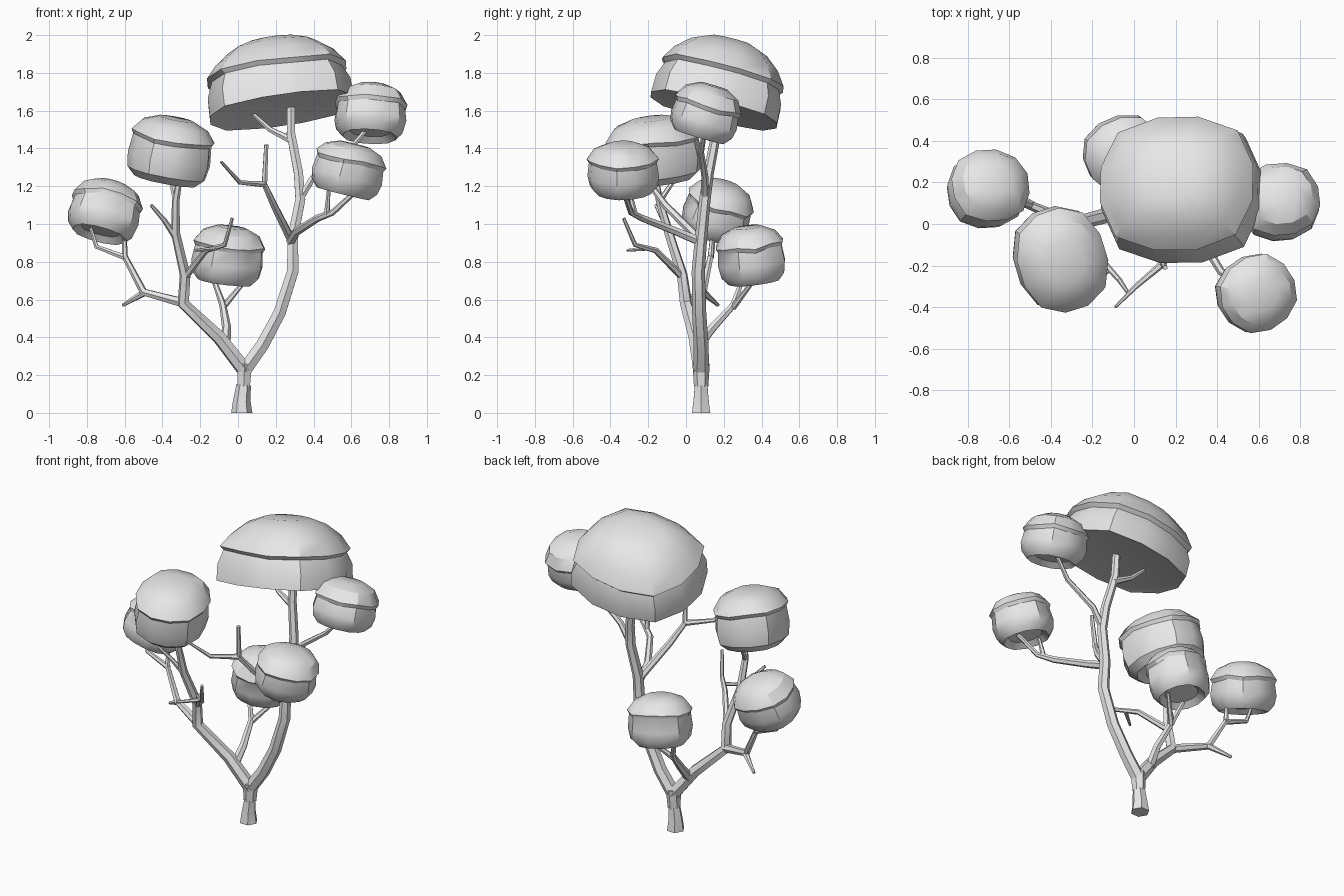
import bpy
import bmesh
import math
import random
from mathutils import Vector

random.seed(4)

cube = bpy.data.objects.get("Cube")
if cube:
    bpy.data.objects.remove(cube, do_unlink=True)

# One plain material for the whole tree
grey = bpy.data.materials.new("plain grey")
grey.use_nodes = True
grey.diffuse_color = (0.8, 0.8, 0.8, 1)
grey.node_tree.nodes["Principled BSDF"].inputs["Base Color"].default_value = (0.8, 0.8, 0.8, 1)


def finish(obj, angle):
    """Select only this object and smooth its gentle edges."""
    bpy.ops.object.select_all(action='DESELECT')
    obj.select_set(True)
    bpy.context.view_layer.objects.active = obj
    if obj.type == 'CURVE':
        bpy.ops.object.convert(target='MESH')
    bpy.ops.object.shade_smooth_by_angle(angle=math.radians(angle))


def branch(name, start_radius, end_radius, *points):
    """Six-sided tapering tube along a path."""
    curve = bpy.data.curves.new(name, 'CURVE')
    curve.dimensions = '3D'
    curve.bevel_depth = 1
    curve.bevel_resolution = 1
    curve.use_fill_caps = True
    spline = curve.splines.new('POLY')
    spline.points.add(len(points) - 1)
    for i, point in enumerate(points):
        t = i / (len(points) - 1)
        spline.points[i].co = (*point, 1)
        spline.points[i].radius = start_radius + (end_radius - start_radius) * t
    curve.materials.append(grey)
    obj = bpy.data.objects.new(name, curve)
    bpy.context.collection.objects.link(obj)
    finish(obj, 35)


def canopy(name, rim_centre, half_x, half_y, body, dome, tilt, yaw=0, power=2.4, broad=False):
    """Squarish leaf cushion: a body below an overhanging domed cap."""
    if broad:
        profile = [(0.9, -body + 0.01), (1.05, -body), (1.04, -body / 2)]
        cap = [(0.86, dome * 0.39), (0.63, dome * 0.75), (0.36, dome * 0.96)]
    else:
        profile = [(0.55, -body + 0.03), (0.75, -body), (0.94, -body + 0.04), (1, -body / 2)]
        cap = [(0.8, dome * 0.64), (0.42, dome)]
    # Dark undercut where the cap overhangs the body
    profile += [(0.95, -0.022), (1.01, 0)] + cap
    sides = 12
    wobble = [random.uniform(-1, 1) for _ in range(sides)]
    mesh = bpy.data.meshes.new(name)
    bm = bmesh.new()
    rings = []
    for radius, height in profile:
        ring = []
        for i in range(sides):
            a = math.tau * (i + 0.5) / sides
            c, s = math.cos(a), math.sin(a)
            r = radius / (abs(c) ** power + abs(s) ** power) ** (1 / power)
            # The rim rises and dips a little around the cap
            lift = 0.01 * wobble[i] if abs(height) < 0.03 else 0
            ring.append(bm.verts.new((half_x * r * c, half_y * r * s, height + lift)))
        rings.append(ring)
    for low, high in zip(rings, rings[1:]):
        for i in range(sides):
            j = (i + 1) % sides
            bm.faces.new((low[i], low[j], high[j], high[i]))
    bm.faces.new(rings[0][::-1])
    bm.faces.new(rings[-1])
    bm.to_mesh(mesh)
    bm.free()
    mesh.materials.append(grey)
    obj = bpy.data.objects.new(name, mesh)
    bpy.context.collection.objects.link(obj)
    lean = Vector((0, 0, 1)).rotation_difference(Vector((*tilt, 1)))
    spin = Vector((1, 0, 0)).rotation_difference(Vector((math.cos(yaw), math.sin(yaw), 0)))
    obj.rotation_mode = 'QUATERNION'
    obj.rotation_quaternion = lean @ spin
    obj.location = rim_centre
    finish(obj, 32)


# Trunk with flared foot
branch("trunk_foot", 0.056, 0.038, (0.02, 0.08, 0), (0.02, 0.08, 0.06), (0.03, 0.08, 0.15))
branch("trunk", 0.038, 0.046, (0.03, 0.08, 0.14), (0.035, 0.08, 0.26))

# Left limb, carrying the tall crown
branch("left_limb", 0.042, 0.023, (0.03, 0.08, 0.22), (0.13, 0.08, 0.36), (0.22, 0.07, 0.53),
       (0.29, 0.065, 0.75), (0.29, 0.08, 0.93), (0.33, 0.1, 1.13), (0.32, 0.12, 1.27),
       (0.28, 0.16, 1.48), (0.28, 0.18, 1.72))
branch("crown_twig", 0.022, 0.009, (0.29, 0.16, 1.44), (0.17, 0.18, 1.5), (0.05, 0.2, 1.61))
branch("outer_bough", 0.022, 0.012, (0.32, 0.1, 1.12), (0.4, 0.1, 1.25), (0.58, 0.08, 1.38),
       (0.68, 0.1, 1.5))
branch("front_bough", 0.026, 0.013, (0.28, 0.07, 0.91), (0.31, -0.05, 0.96),
       (0.42, -0.23, 1.03), (0.5, -0.29, 1.06), (0.62, -0.33, 1.17))
branch("front_bough_twig", 0.016, 0.01, (0.47, -0.27, 1.05), (0.48, -0.3, 1.18))
branch("inner_bough", 0.024, 0.012, (0.28, 0.07, 0.92), (0.19, -0.11, 1.1),
       (0.14, -0.19, 1.21), (0.15, -0.21, 1.42))
branch("inner_twig", 0.018, 0.007, (0.14, -0.19, 1.21), (0.01, -0.3, 1.22), (-0.09, -0.4, 1.33))

# Right limb
branch("right_limb", 0.042, 0.016, (0.04, 0.08, 0.22), (-0.1, 0.05, 0.4), (-0.29, 0, 0.58),
       (-0.28, -0.02, 0.73), (-0.33, -0.09, 0.95), (-0.33, -0.14, 1.12), (-0.31, -0.16, 1.24))
branch("right_limb_fork", 0.016, 0.01, (-0.33, -0.14, 1.12), (-0.36, -0.05, 1.25))
branch("right_limb_twig", 0.018, 0.009, (-0.33, -0.08, 0.93), (-0.39, -0.12, 1.02),
       (-0.46, -0.16, 1.1))
branch("crook_twig", 0.02, 0.009, (-0.28, -0.02, 0.72), (-0.17, -0.16, 0.86),
       (-0.07, -0.27, 0.89), (-0.03, -0.33, 1.03))
branch("crook_stub", 0.013, 0.008, (-0.12, -0.22, 0.87), (-0.23, -0.31, 0.86))
branch("far_bough", 0.027, 0.011, (-0.28, 0, 0.58), (-0.5, 0.09, 0.64), (-0.6, 0.13, 0.83),
       (-0.6, 0.14, 0.95))
branch("far_bough_stub", 0.02, 0.009, (-0.49, 0.09, 0.64), (-0.61, 0.17, 0.57))
branch("far_bough_twig", 0.017, 0.01, (-0.59, 0.13, 0.82), (-0.75, 0.14, 0.88), (-0.78, 0.15, 0.98))

# Back bough
branch("back_bough", 0.03, 0.013, (-0.07, 0.06, 0.35), (-0.06, 0.14, 0.45),
       (-0.08, 0.25, 0.57), (-0.13, 0.3, 0.71))
branch("back_bough_twig", 0.018, 0.011, (-0.08, 0.25, 0.56), (0.03, 0.35, 0.69))

# Leaf canopies
canopy("crown_canopy", (0.205, 0.195, 1.795), 0.37, 0.33, 0.2, 0.185, (-0.15, 0.25),
       power=2.8, broad=True)
canopy("right_canopy", (-0.345, -0.175, 1.46), 0.215, 0.25, 0.235, 0.1, (0.18, -0.1), 0.3)
canopy("far_right_canopy", (-0.69, 0.185, 1.12), 0.19, 0.18, 0.19, 0.1, (0.26, 0.32), 0.1)
canopy("back_canopy", (-0.045, 0.335, 0.895), 0.19, 0.175, 0.205, 0.09, (0.13, -0.12), 0.4)
canopy("far_left_canopy", (0.705, 0.12, 1.635), 0.19, 0.18, 0.18, 0.1, (0.05, 0.3), 0.1)
canopy("left_canopy", (0.6, -0.335, 1.345), 0.185, 0.18, 0.19, 0.08, (0.25, -0.03), 0.6)
